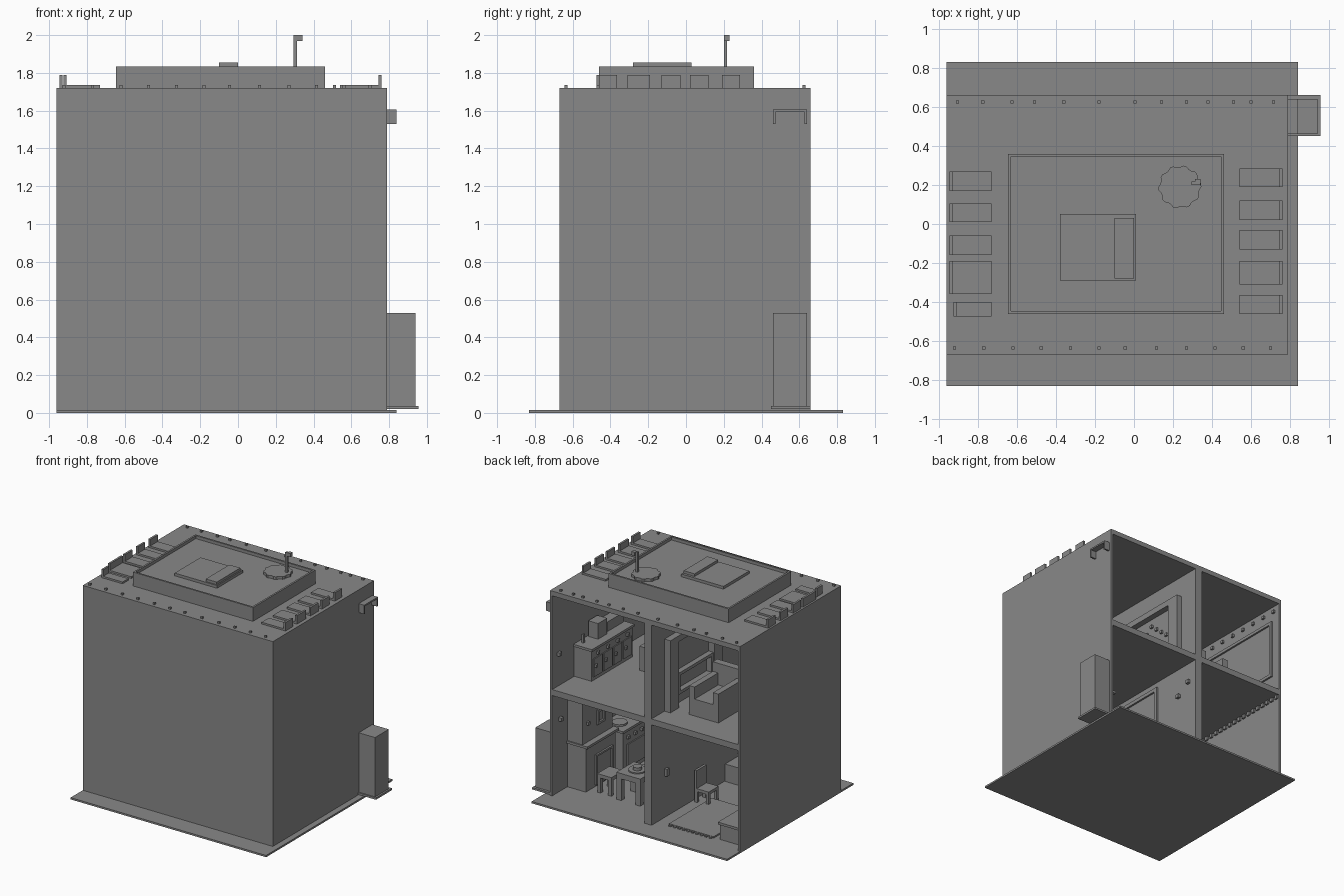
import bpy
from math import pi, cos, sin

old = bpy.data.objects.get("Cube")
if old:
    bpy.data.objects.remove(old, do_unlink=True)

GREY = (0.25, 0.25, 0.25, 1)
mat = bpy.data.materials.new("plain grey")
mat.use_nodes = True
mat.diffuse_color = GREY
mat.node_tree.nodes["Principled BSDF"].inputs["Base Color"].default_value = GREY


def mesh(name, verts, faces):
    me = bpy.data.meshes.new(name)
    me.from_pydata(verts, [], faces)
    me.materials.append(mat)
    ob = bpy.data.objects.new(name, me)
    bpy.context.collection.objects.link(ob)
    return ob


def box(name, x, y, z):
    """Box from three (low, high) ranges."""
    verts = [(a, b, c) for a in x for b in y for c in z]
    faces = [(0, 1, 3, 2), (4, 6, 7, 5), (0, 4, 5, 1), (2, 3, 7, 6), (0, 2, 6, 4), (1, 5, 7, 3)]
    return mesh(name, verts, faces)


def disc(name, x, y, z, r, n=12, tooth=0.0):
    """Upright prism, with an optional toothed rim."""
    ring = [(x + (r - tooth * (i // 2 % 2)) * cos(2 * pi * i / n),
             y + (r - tooth * (i // 2 % 2)) * sin(2 * pi * i / n)) for i in range(n)]
    verts = [(a, b, c) for c in z for a, b in ring]
    sides = [(i, (i + 1) % n, n + (i + 1) % n, n + i) for i in range(n)]
    return mesh(name, verts, sides + [tuple(reversed(range(n))), tuple(range(n, 2 * n))])


def knob(name, x, y, z, s=0.012):
    return box(name, (x - s, x + s), (y - s, y + s), (z - s, z + s))


def frame_x(name, x, y, z, t):
    """Rectangular frame lying on a wall that faces x."""
    for i, yy in enumerate(((y[0], y[0] + t), (y[1] - t, y[1]))):
        box(f"{name}_post_{i}", x, yy, z)
    for i, zz in enumerate(((z[0], z[0] + t), (z[1] - t, z[1]))):
        box(f"{name}_rail_{i}", x, (y[0] + t, y[1] - t), zz)


def table(name, x, y, z, t=0.03):
    box(name + "_top", x, y, (z[1] - t, z[1]))
    for i, a in enumerate((x[0], x[1] - t)):
        for j, b in enumerate((y[0], y[1] - t)):
            box(f"{name}_leg_{i}{j}", (a, a + t), (b, b + t), (z[0], z[1] - t))


# Shell, open at the back
L, R, F, B = -0.96, 0.79, -0.67, 0.66
FLOOR, MID, TOP = 0.015, 0.9, 1.72
box("base_plate", (L, 0.84), (-0.83, 0.83), (0, FLOOR))
box("front_wall", (L, R), (F, F + 0.02), (FLOOR, TOP))
box("side_wall_a", (L, L + 0.02), (F + 0.02, B), (FLOOR, TOP))
box("side_wall_b", (R - 0.02, R), (F + 0.02, B), (FLOOR, TOP))
box("roof_slab", (L + 0.02, R - 0.02), (F + 0.02, B), (TOP - 0.04, TOP))
box("middle_floor", (L + 0.02, R - 0.02), (F + 0.02, B), (MID - 0.05, MID))
box("upper_divider", (-0.145, -0.08), (F + 0.02, B), (MID, TOP - 0.04))
box("lower_divider", (-0.145, -0.08), (F + 0.02, B), (FLOOR, MID - 0.05))

# Roof rivets
front_row = (-.92, -.77, -.62, -.475, -.325, -.18, -.045, .115, .27, .415, .56, .7)
back_row = (-.905, -.775, -.625, -.51, -.36, -.18, .005, .14, .27, .38, .51, .6, .715)
for y, row in ((-0.635, front_row), (0.625, back_row)):
    for x in row:
        box("roof_rivet", (x - .008, x + .008), (y - .008, y + .008), (TOP, 1.735))

# Raised roof tray with a thin rim
tx, ty = (-0.645, 0.46), (-0.46, 0.36)
box("roof_deck", tx, ty, (TOP, 1.81))
for i, x in enumerate((tx[0], tx[1] - 0.015)):
    box(f"deck_rim_side_{i}", (x, x + 0.015), ty, (1.81, 1.835))
for i, y in enumerate((ty[0], ty[1] - 0.015)):
    box(f"deck_rim_end_{i}", (tx[0] + 0.015, tx[1] - 0.015), (y, y + 0.015), (1.81, 1.835))
box("hatch_panel", (-0.38, 0.01), (-0.29, 0.05), (1.81, 1.833))
box("hatch_bar", (-0.1, 0), (-0.28, 0.03), (1.833, 1.855))
disc("toothed_disc", 0.235, 0.19, (1.81, 1.833), 0.11, 40, 0.009)
box("mast", (0.295, 0.312), (0.2, 0.217), (1.82, 2))
box("mast_tip", (0.312, 0.342), (0.2, 0.23), (1.97, 2))

# Rows of roof pads with upright ends
left_pads = ((.17, .27), (.01, .105), (-.16, -.06), (-.36, -.19), (-.475, -.4))
right_pads = ((.19, .285), (.02, .12), (-.13, -.03), (-.31, -.19), (-.46, -.365))
for y in left_pads:
    start = -0.925 if y[0] < -0.4 else -0.945
    box("left_pad", (start, -0.73), y, (TOP, 1.735))
    box("left_pad_end", (start, start + 0.017), y, (1.735, 1.79))
for y in right_pads:
    box("right_pad", (0.54, 0.76), y, (TOP, 1.735))
    box("right_pad_end", (0.743, 0.76), y, (1.735, 1.79))

# Outside bin and bracket
box("bin_plate", (R, 0.955), (0.45, 0.66), (0.02, 0.036))
box("bin", (R, 0.94), (0.46, 0.64), (0.036, 0.53))
box("bracket_bar", (R, 0.84), (0.46, 0.64), (1.592, 1.605))
for y in (0.46, 0.627):
    box("bracket_arm", (R, 0.84), (y, y + 0.013), (1.53, 1.592))

# Upper room with counter
box("counter", (0.61, 0.77), (-0.17, 0.37), (MID, 1.15))
box("counter_top", (0.6, 0.77), (-0.18, 0.38), (1.15, 1.17))
for i in range(4):
    y = -0.15 + i * 0.13
    box("counter_door", (0.602, 0.61), (y, y + 0.11), (0.93, 1.08))
    knob("counter_knob", 0.598, y + 0.09, 1.02)
    knob("drawer_knob", 0.604, y + 0.055, 1.115)
box("counter_screen", (0.67, 0.76), (0.08, 0.2), (1.17, 1.3))
box("counter_shelf", (0.69, 0.77), (-0.17, 0.05), (1.17, 1.25))
box("tap", (0.72, 0.74), (0.3, 0.32), (1.17, 1.24))
box("crate", (0.1, 0.43), (-0.25, 0), (MID, 1.1))
knob("wall_knob", 0.76, 0.58, 1.17, 0.015)

# Frame and rivets on the upper divider
for x in ((-0.2, -0.145), (-0.08, -0.03)):
    for y in (-0.2, 0.38):
        box("doorway_post", x, (y, y + 0.11), (MID, 1.5))
    box("doorway_beam", x, (-0.2, 0.49), (1.45, 1.5))
for i in range(7):
    knob("divider_rivet", -0.075, -0.05 + i * 0.06, 1.38 - abs(i - 3) * 0.05)
frame_x("divider_panel", (-0.19, -0.145), (-0.09, 0.37), (1.0, 1.18), 0.025)

# Upper sitting room
box("armchair_seat", (-0.6, -0.33), (0.12, 0.43), (MID, 1.04))
box("armchair_back", (-0.6, -0.33), (0.06, 0.12), (MID, 1.22))
for x in (-0.6, -0.38):
    box("armchair_arm", (x, x + 0.05), (0.12, 0.43), (1.04, 1.14))
box("side_desk", (-0.92, -0.7), (-0.05, 0.2), (MID, 1.15))
frame_x("wall_window", (-0.94, -0.925), (-0.3, 0.58), (1.05, 1.55), 0.025)
for i in range(10):
    knob("upper_wall_rivet", -0.935, 0.6 - i * 0.125, 1.63)

# Lower kitchen
box("low_cupboard", (0.6, 0.77), (0.07, 0.46), (FLOOR, 0.38))
box("cupboard_ledge", (0.58, 0.77), (0.05, 0.47), (0.38, 0.4))
box("tall_cupboard", (0.63, 0.77), (0.07, 0.46), (0.4, 0.85))
frame_x("hearth", (0.585, 0.6), (0.12, 0.34), (0.03, 0.28), 0.015)
frame_x("cupboard_window", (0.615, 0.63), (0.18, 0.28), (0.5, 0.62), 0.02)
knob("cupboard_knob", 0.62, 0.4, 0.56)
box("stove", (0.56, 0.77), (-0.36, 0.03), (FLOOR, 0.35))
box("stove_top", (0.55, 0.77), (-0.37, 0.04), (0.35, 0.37))
box("stove_door", (0.55, 0.56), (-0.32, -0.02), (0.05, 0.24))
for i in range(4):
    knob("stove_knob", 0.552, -0.3 + i * 0.09, 0.3)
for y in (-0.26, -0.07):
    disc("burner", 0.66, y, (0.37, 0.385), 0.06)
table("kitchen_table", (0.12, 0.34), (0.2, 0.43), (FLOOR, 0.24), 0.045)
disc("plate", 0.23, 0.31, (0.24, 0.25), 0.07, 16)
disc("bowl", 0.23, 0.31, (0.25, 0.275), 0.035)
table("stool", (0.4, 0.53), (0.25, 0.41), (FLOOR, 0.17))
frame_x("kitchen_door", (-0.08, -0.065), (-0.25, 0.2), (FLOOR, 0.8), 0.03)
for y, z in ((0.46, 0.6), (0.58, 0.68)):
    knob("divider_hook", -0.07, y, z, 0.015)
knob("kitchen_knob", 0.76, 0.56, 0.62, 0.015)

# Lower bedroom
box("rug", (-0.66, -0.25), (0.02, 0.58), (FLOOR, 0.027))
for i in range(10):
    x = -0.65 + i * 0.041
    box("rug_fringe", (x, x + 0.02), (0.58, 0.6), (FLOOR, 0.025))
box("chest", (-0.93, -0.71), (0.25, 0.57), (FLOOR, 0.14))
box("chest_lid", (-0.935, -0.7), (0.24, 0.58), (0.14, 0.16))
table("small_chair", (-0.3, -0.17), (0, 0.13), (FLOOR, 0.13), 0.025)
box("small_chair_back", (-0.19, -0.17), (0, 0.13), (0.13, 0.28))
box("wall_hook", (-0.17, -0.145), (0.46, 0.49), (0.36, 0.42))
box("low_box", (-0.35, -0.15), (-0.5, -0.3), (FLOOR, 0.16))
for i in range(22):
    y = 0.62 - i * 0.057
    box("ceiling_tooth", (-0.94, -0.925), (y, y + 0.03), (0.82, 0.85))
